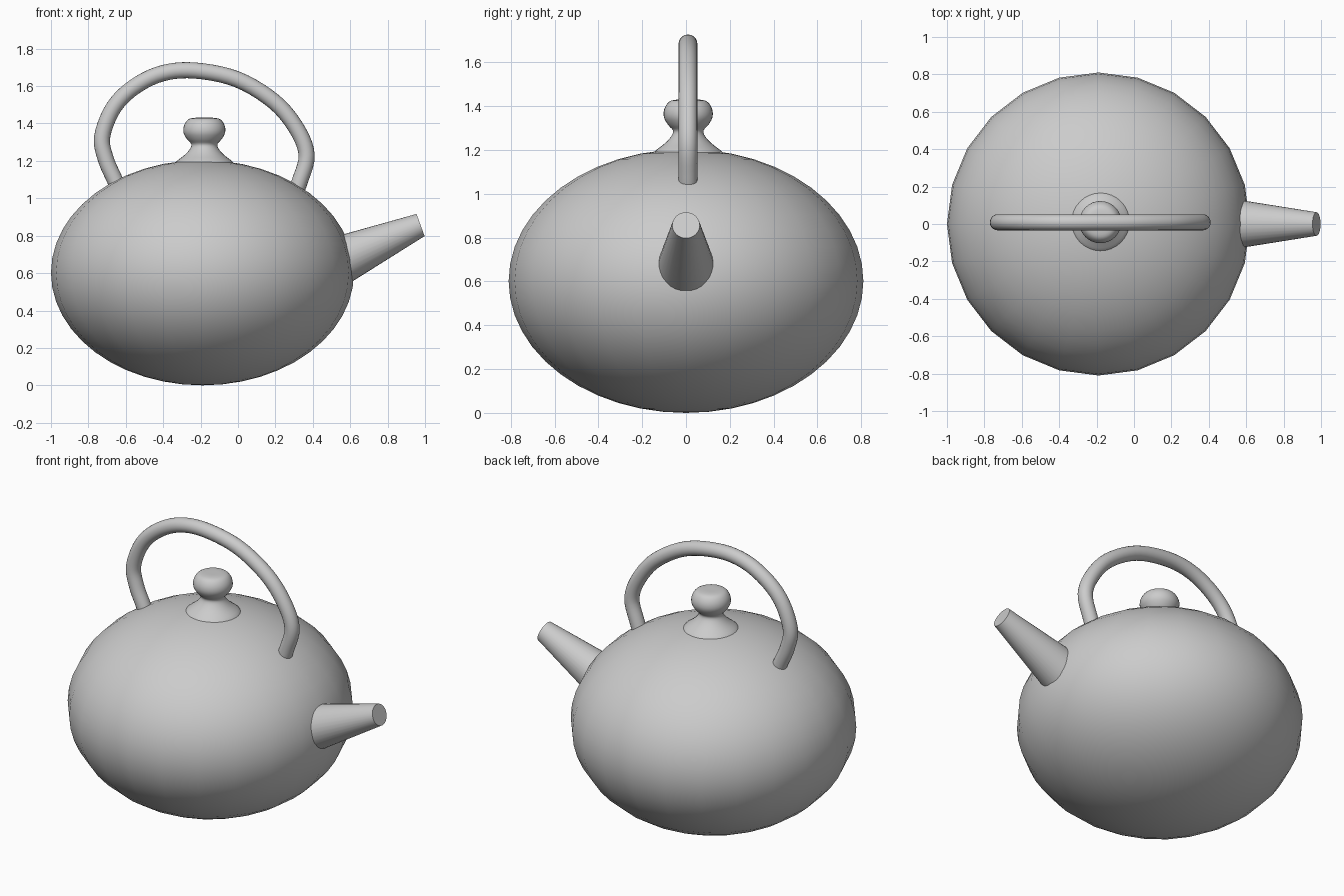
import bpy, bmesh, math
from mathutils import Vector, Matrix

old = bpy.data.objects.get("Cube")
if old:
    bpy.data.objects.remove(old, do_unlink=True)

GREY = (0.6, 0.6, 0.6, 1.0)
mat = bpy.data.materials.new("plain grey")
mat.use_nodes = True
mat.diffuse_color = GREY
mat.node_tree.nodes["Principled BSDF"].inputs["Base Color"].default_value = GREY

CENTRE_X = -0.19


def finish(bm, name, angle):
    """Turn a bmesh into a named, smooth-shaded object."""
    bmesh.ops.recalc_face_normals(bm, faces=bm.faces)
    mesh = bpy.data.meshes.new(name)
    bm.to_mesh(mesh)
    bm.free()
    mesh.materials.append(mat)
    obj = bpy.data.objects.new(name, mesh)
    bpy.context.collection.objects.link(obj)
    bpy.ops.object.select_all(action='DESELECT')
    bpy.context.view_layer.objects.active = obj
    obj.select_set(True)
    bpy.ops.object.shade_smooth_by_angle(angle=math.radians(angle))
    return obj


def loft(bm, rings, cap=True):
    """Skin a list of equal-sized point rings with quads."""
    loops = [[bm.verts.new(p) for p in ring] for ring in rings]
    n = len(loops[0])
    for a, b in zip(loops, loops[1:]):
        for i in range(n):
            j = (i + 1) % n
            bm.faces.new((a[i], a[j], b[j], b[i]))
    if cap:
        bm.faces.new(loops[0])
        bm.faces.new(loops[-1])


def spline(points, steps):
    """Smooth curve through the points."""
    pts = [Vector(p) for p in points]
    pts = [2 * pts[0] - pts[1]] + pts + [2 * pts[-1] - pts[-2]]
    out = []
    for a, b, c, d in zip(pts, pts[1:], pts[2:], pts[3:]):
        for k in range(steps):
            t = k / steps
            out.append(0.5 * (2 * b + (c - a) * t + (2 * a - 5 * b + 4 * c - d) * t**2
                              + (3 * b - a - 3 * c + d) * t**3))
    return out + [pts[-2]]


def circle(centre, tilt, ry, rz, n):
    """Ring facing along x, pitched up by tilt."""
    up = Vector((-math.sin(tilt), 0, math.cos(tilt)))
    return [Vector(centre) + Vector((0, ry * math.cos(a), 0)) + up * rz * math.sin(a)
            for a in (math.tau * i / n for i in range(n))]


# Body: squashed sphere
bm = bmesh.new()
bmesh.ops.create_uvsphere(bm, u_segments=24, v_segments=24, radius=1.0,
                          matrix=Matrix.Translation((CENTRE_X, 0, 0.602))
                          @ Matrix.Diagonal((0.81, 0.81, 0.602, 1)))
finish(bm, "body", 60)

# Lid knob: turned profile of (radius, height)
profile = spline([(0.165, 1.17), (0.152, 1.195), (0.105, 1.232), (0.076, 1.265), (0.07, 1.29),
                  (0.092, 1.315), (0.111, 1.35), (0.109, 1.388), (0.088, 1.42), (0.055, 1.43),
                  (0.01, 1.431)], 3)
bm = bmesh.new()
loft(bm, [[(-0.18 + r * math.cos(math.tau * i / 32), 0.01 + r * math.sin(math.tau * i / 32), z)
           for i in range(32)] for r, z in profile])
finish(bm, "lid_knob", 60)

# Spout: tapered tube with flat ends
bm = bmesh.new()
loft(bm, [circle((0.48, 0, 0.637), 0.35, 0.142, 0.142, 32),
          circle((0.976, 0, 0.857), 0.35, 0.063, 0.063, 32)])
finish(bm, "spout", 30)

# Handle: round bar swept along an arch
path = spline([(-0.61, 0.98), (-0.655, 1.09), (-0.707, 1.21), (-0.726, 1.33), (-0.665, 1.485),
               (-0.555, 1.595), (-0.405, 1.668), (-0.23, 1.683), (-0.005, 1.636), (0.195, 1.515),
               (0.315, 1.37), (0.367, 1.23), (0.33, 1.09), (0.295, 1.0)], 5)
rings = []
for i, p in enumerate(path):
    t = path[min(i + 1, len(path) - 1)] - path[max(i - 1, 0)]
    rings.append(circle((p.x, 0.009, p.y), math.atan2(t.y, t.x), 0.043, 0.043, 20))
bm = bmesh.new()
loft(bm, rings)
finish(bm, "handle", 60)
